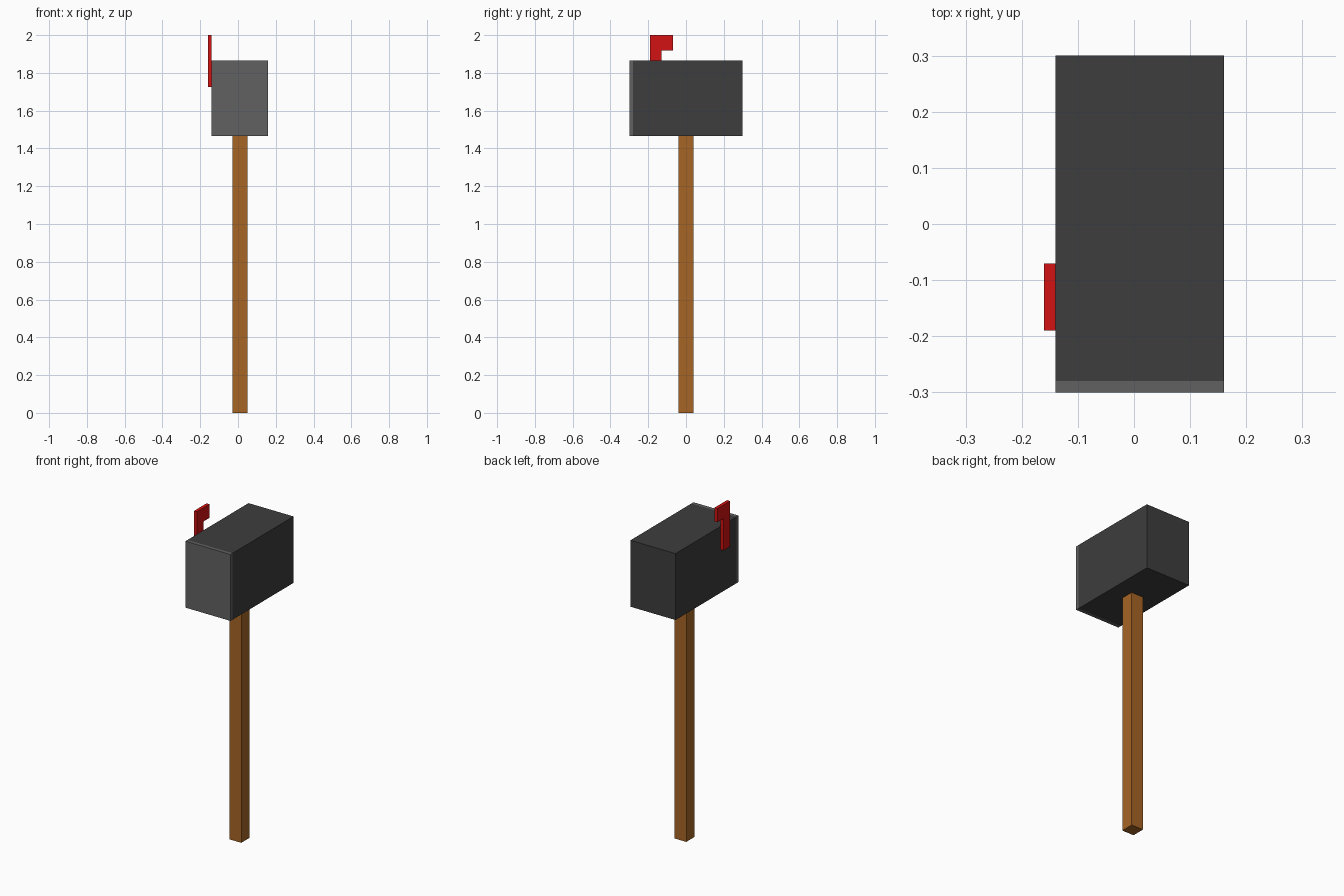
import bpy
import bmesh

if "Cube" in bpy.data.objects:
    bpy.data.objects.remove(bpy.data.objects["Cube"])


def material(name, rgb):
    m = bpy.data.materials.new(name)
    m.diffuse_color = (*rgb, 1)
    m.use_nodes = True
    m.node_tree.nodes["Principled BSDF"].inputs["Base Color"].default_value = m.diffuse_color
    return m


def extrude_x(name, profile, x0, x1, mat):
    """Extrude a (y, z) outline from x0 to x1."""
    bm = bmesh.new()
    face = bm.faces.new([bm.verts.new((x0, y, z)) for y, z in profile])
    ext = bmesh.ops.extrude_face_region(bm, geom=[face])
    verts = [g for g in ext["geom"] if isinstance(g, bmesh.types.BMVert)]
    bmesh.ops.translate(bm, verts=verts, vec=(x1 - x0, 0, 0))
    bmesh.ops.recalc_face_normals(bm, faces=bm.faces)
    mesh = bpy.data.meshes.new(name)
    bm.to_mesh(mesh)
    bm.free()
    mesh.materials.append(mat)
    obj = bpy.data.objects.new(name, mesh)
    bpy.context.collection.objects.link(obj)
    return obj


def box(name, x, y, z, mat):
    outline = [(y[0], z[0]), (y[1], z[0]), (y[1], z[1]), (y[0], z[1])]
    return extrude_x(name, outline, x[0], x[1], mat)


wood = material("wood", (0.38, 0.13, 0.018))
dark = material("dark_metal", (0.047, 0.047, 0.047))
grey = material("door_metal", (0.12, 0.12, 0.12))
red = material("flag_red", (0.65, 0.006, 0.006))

BOTTOM, TOP = 1.465, 1.865
LEFT, RIGHT = -0.14, 0.16

# Post
box("post", (-0.03, 0.05), (-0.04, 0.04), (0, BOTTOM), wood)

# Box body and front door
box("mailbox_body", (LEFT, RIGHT), (-0.28, 0.30), (BOTTOM, TOP), dark)
box("mailbox_door", (LEFT, RIGHT), (-0.30, -0.28), (BOTTOM, TOP), grey)

# Raised signal flag on the left side
flag = [(-0.19, 1.725), (-0.13, 1.725), (-0.13, 1.918),
        (-0.07, 1.918), (-0.07, 2.0), (-0.19, 2.0)]
extrude_x("signal_flag", flag, -0.16, LEFT, red)
